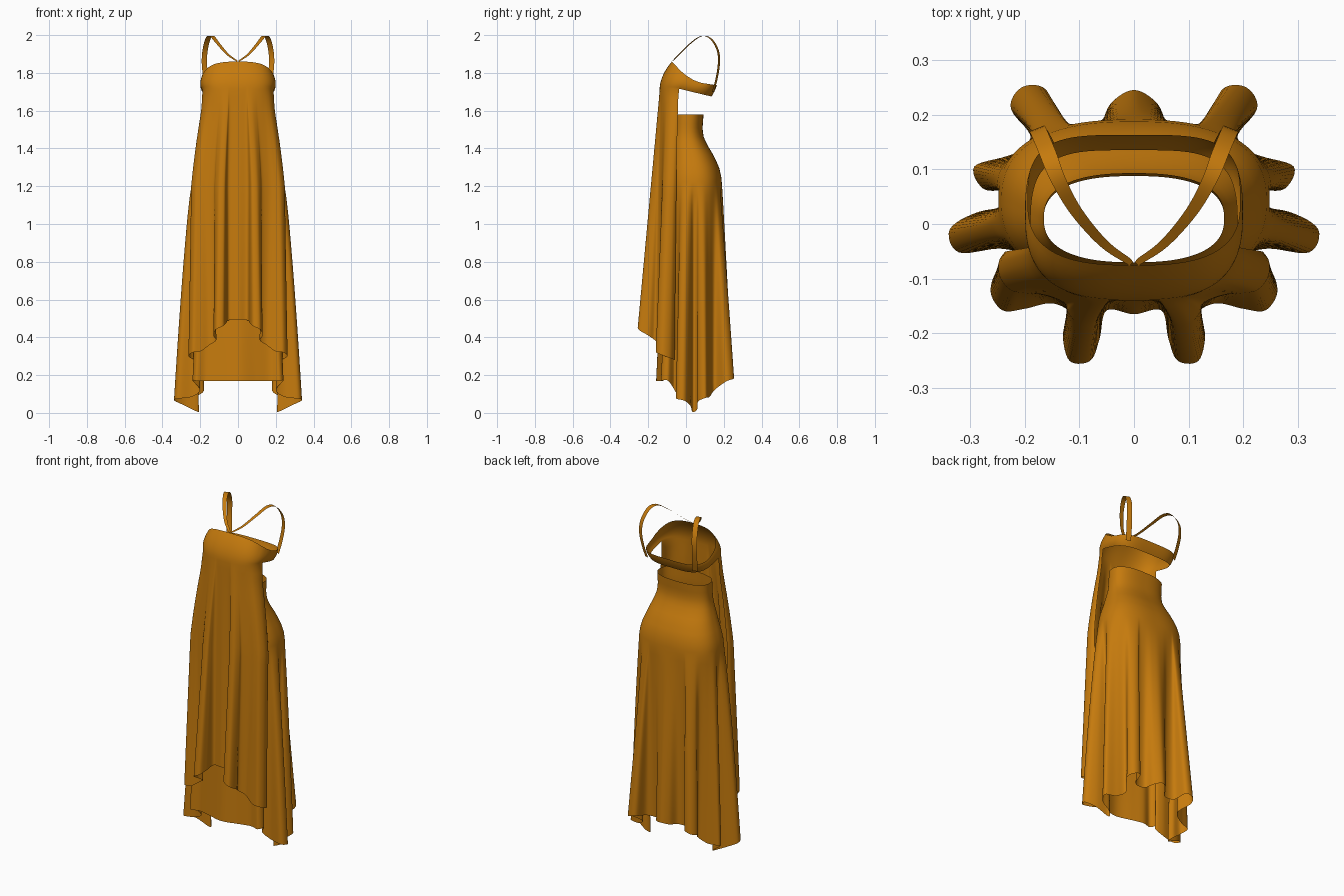
import bpy, math
from mathutils import Vector as V

if "Cube" in bpy.data.objects:
    bpy.data.objects.remove(bpy.data.objects["Cube"])

cloth = bpy.data.materials.new("amber_cloth")
cloth.diffuse_color = (0.56, 0.195, 0.004, 1)
cloth.use_nodes = True
cloth.node_tree.nodes["Principled BSDF"].inputs["Base Color"].default_value = cloth.diffuse_color


def spline(pts, n):
    """Catmull-Rom through pts, n samples per span; ends on x=0 are mirrored."""
    p = [V(q) for q in pts]

    def ghost(a, b):
        return V((-b.x, b.y, b.z)) if abs(a.x) < 1e-6 else 2 * a - b
    p = [ghost(p[0], p[1])] + p + [ghost(p[-1], p[-2])]
    out = []
    for i in range(1, len(p) - 2):
        a, b, c, d = p[i - 1:i + 3]
        for k in range(n):
            t = k / n
            out.append(0.5 * (2 * b + (c - a) * t + (2 * a - 5 * b + 4 * c - d) * t * t
                              + (3 * b - a - 3 * c + d) * t ** 3))
    return out + [p[-2]]


def lerp_table(tab, x):
    """Interpolate rows (key, values...) sorted by ascending key."""
    if x <= tab[0][0]:
        return tab[0][1:]
    for a, b in zip(tab, tab[1:]):
        if x <= b[0]:
            t = (x - a[0]) / (b[0] - a[0])
            return [u + (w - u) * t for u, w in zip(a[1:], b[1:])]
    return tab[-1][1:]


def ring(a, rx, y0, y1, n=2.8):
    """Point on a rounded-box outline; a = 0 is front, pi is back."""
    s, c = abs(math.sin(a)), math.cos(a)
    r = (s ** n + abs(c) ** n) ** (-1 / n)
    return rx * s * r, (y0 + y1) / 2 - (y1 - y0) / 2 * c * r


def hem_angles(hem, rx, ry, cy, end):
    """Even, monotone ring angles matching the folded hem."""
    a, top = [], 0
    for p in hem:
        top = max(top, math.atan2(p.x / rx, -(p.y - cy) / ry))
        a.append(top)
    for _ in range(30):
        a = [a[0]] + [(a[i - 1] + a[i] + a[i + 1]) / 3 for i in range(1, len(a) - 1)] + [a[-1]]
    return [v * end / a[-1] for v in a]


def half_sheet(name, cols, keep=lambda i, j: True):
    """Grid of columns, mirrored over x = 0."""
    rows = len(cols[0])
    verts = [p for c in cols for p in c]
    faces = [(i * rows + j, i * rows + j + 1, (i + 1) * rows + j + 1, (i + 1) * rows + j)
             for i in range(len(cols) - 1) for j in range(rows - 1) if keep(i, j)]
    used = sorted({k for f in faces for k in f})
    new = {k: i for i, k in enumerate(used)}
    me = bpy.data.meshes.new(name)
    me.from_pydata([verts[k] for k in used], [], [[new[k] for k in f] for f in faces])
    me.materials.append(cloth)
    me.polygons.foreach_set("use_smooth", [True] * len(me.polygons))
    ob = bpy.data.objects.new(name, me)
    bpy.context.collection.objects.link(ob)
    m = ob.modifiers.new("mirror", 'MIRROR')
    m.merge_threshold = 0.0005
    return ob


# --- underskirt: fitted waist and hips falling into a folded hem
hem = spline([(0, -.158, .17), (.1, -.135, .17), (.17, -.12, .17), (.222, -.132, .17),
              (.24, -.095, .17), (.20, -.06, .12), (.245, -.045, .085), (.32, -.052, .075),
              (.337, -.01, .065), (.285, .022, .04), (.21, .035, .004), (.225, .06, .02),
              (.275, .064, .06), (.292, .105, .08), (.23, .125, .085), (.18, .15, .12),
              (.225, .21, .165), (.205, .25, .18), (.16, .245, .19), (.135, .175, .175),
              (.07, .17, .175), (.043, .22, .185), (0, .245, .195)], 6)
ang = hem_angles(hem, .25, .16, .04, math.pi)
body = [(1.15, .250, -.11, .192), (1.20, .248, -.108, .191), (1.25, .242, -.105, .187),
        (1.30, .228, -.10, .175), (1.36, .205, -.092, .148), (1.42, .182, -.085, .112),
        (1.46, .170, -.078, .094), (1.50, .165, -.073, .087), (1.58, .165, -.07, .093)]
cols = []
for p, a in zip(hem, ang):
    col = []
    for j in range(17):                                   # waist to hips
        z = 1.58 - .38 * j / 16
        col.append(V((*ring(a, *lerp_table(body, z), 2.5), z)))
    x, y = col[-1].x, col[-1].y
    for j in range(1, 25):                                # hips to hem, sides flare sooner
        t = j / 24
        w = t ** (.95 - .25 * math.sin(a) ** 4)
        col.append(V((x + (p.x - x) * w, y + (p.y - y) * w, 1.2 + (p.z - 1.2) * t)))
    cols.append(col)
half_sheet("underskirt", cols)

# --- bodice with back band and the open front overlay hanging from it
hem = spline([(0, -.165, .495), (.05, -.158, .49), (.063, -.21, .475), (.08, -.25, .46),
              (.118, -.25, .44), (.13, -.2, .41), (.115, -.165, .385), (.15, -.145, .36),
              (.2, -.155, .325), (.24, -.158, .32), (.262, -.125, .305), (.25, -.085, .29),
              (.215, -.06, .28)], 7)
edge = math.radians(76)
ang = hem_angles(hem, .22, .15, 0, edge)
n_front = len(hem)
ang += [edge + (math.pi - edge) * k / 36 for k in range(1, 37)]
top_z = [(-.08, 1.865), (-.06, 1.845), (-.03, 1.812), (0, 1.787), (.04, 1.762), (.08, 1.747), (.16, 1.735)]
low_z = [(-.03, 1.715), (.03, 1.70), (.135, 1.675)]
BAND = 8
cols = []
for i, a in enumerate(ang):
    n = 2.8 + 1.0 * max(0, -math.cos(a))                  # squarer towards the back
    tx, ty = ring(a, .194, -.075, .163, n)
    mx, my = ring(a, .199, -.122, .152, n)
    bx, by = ring(a, .189, -.14, .135, n)
    T = V((tx, ty, lerp_table(top_z, ty)[0]))
    B = V((bx, by, lerp_table(low_z, by)[0]))
    M = V((mx, my, (T.z + B.z) / 2))
    C = 2 * M - (T + B) / 2
    col = [T * (1 - s) ** 2 + C * 2 * s * (1 - s) + B * s * s for s in (k / BAND for k in range(BAND + 1))]
    p = hem[min(i, n_front - 1)]
    pull = 1 - .5 * min(1, i / (n_front - 1)) ** 5        # open edge swings forward early
    for j in range(1, 31):
        t = j / 30
        z = B.z + (p.z - B.z) * t
        rx = lerp_table([(1.2, .25), (1.4, .222), (1.6, .193), (1.72, .189)], z)[0]
        x, y = ring(a, rx, -.14, .135)
        col.append(V((x + (p.x - x) * t, y + (p.y - y) * t ** pull, z)))
    cols.append(col)
half_sheet("bodice_and_overlay", cols, lambda i, j: j < BAND or i < n_front - 1)

# --- shoulder straps: ribbons from the front centre over to the back band
path = spline([(.004, -.072, 1.862), (.055, -.036, 1.898), (.105, .022, 1.955), (.138, .08, 1.994),
               (.158, .13, 1.982), (.174, .168, 1.92), (.178, .174, 1.85), (.170, .162, 1.77),
               (.160, .143, 1.70)], 6)
cols = []
for i, p in enumerate(path):
    tan = (path[min(i + 1, len(path) - 1)] - path[max(i - 1, 0)]).normalized()
    side = V((1, -.4, 0))
    side = (side - tan * side.dot(tan)).normalized()
    w = .006 + .009 * min(1, i / 22)
    cols.append([p - side * min(w, p.x), p + side * w])
half_sheet("shoulder_straps", cols)
